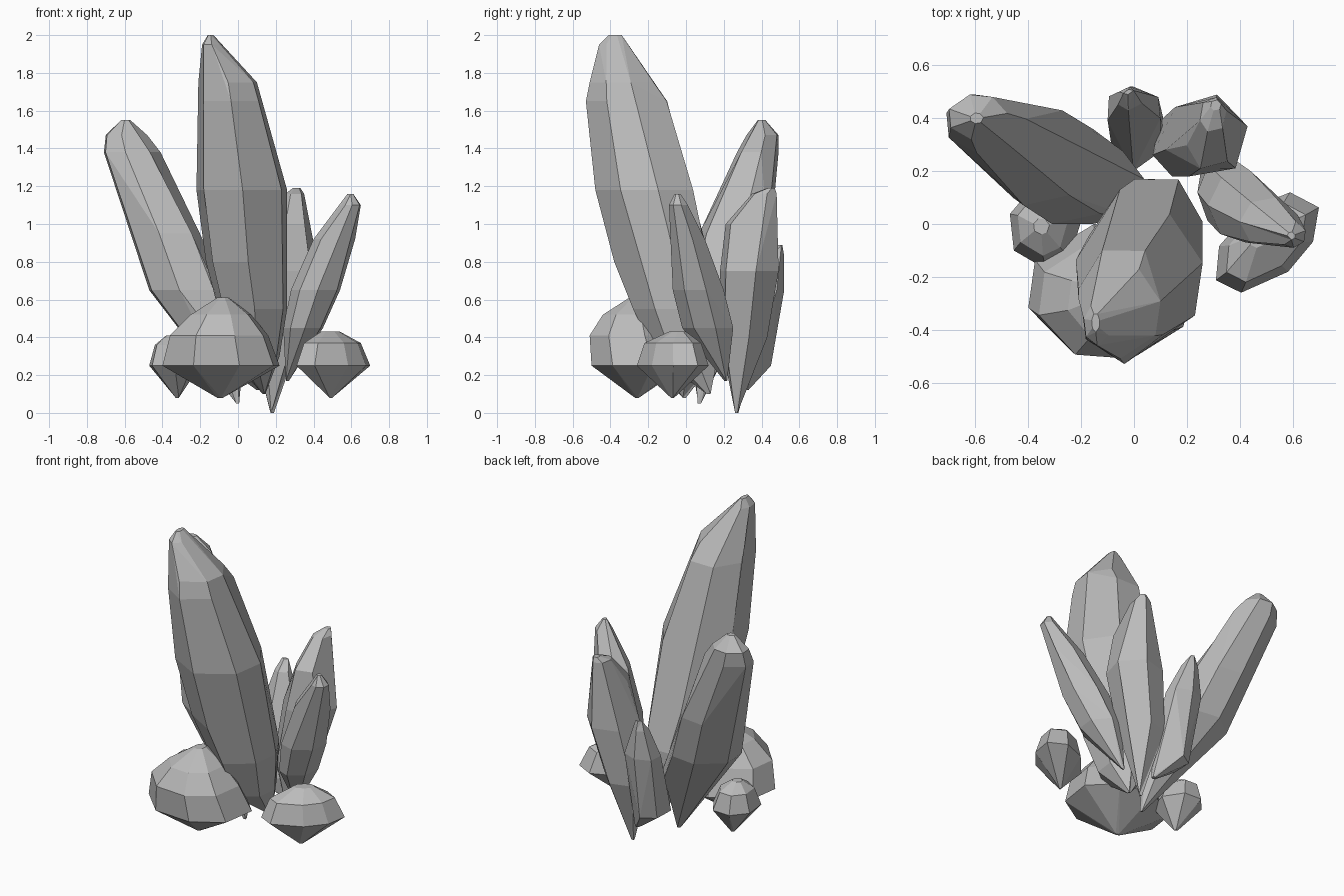
import bpy
import bmesh
import math
import random

random.seed(4)

default_cube = bpy.data.objects.get("Cube")
if default_cube:
    bpy.data.objects.remove(default_cube, do_unlink=True)


def make_material(name, colour):
    material = bpy.data.materials.new(name)
    material.use_nodes = True
    material.diffuse_color = colour
    shader = material.node_tree.nodes["Principled BSDF"]
    shader.inputs["Base Color"].default_value = colour
    shader.inputs["Roughness"].default_value = 0.8
    return material


stone_grey = make_material("stone grey", (0.5, 0.5, 0.5, 1))


def unit_section(sides, turn, skew):
    """Irregular polygon fitted to the square from 0 to 1."""
    points = []
    for i in range(sides):
        angle = math.tau * (i + turn + random.uniform(-0.12, 0.12)) / sides
        points.append((math.cos(angle), math.sin(angle) + skew * math.cos(angle)))
    xs, ys = zip(*points)
    width, depth = max(xs) - min(xs), max(ys) - min(ys)
    return [((x - min(xs)) / width, (y - min(ys)) / depth) for x, y in points]


def faceted_stone(name, stations, sides=7, turn=0.0, skew=0.0):
    """Wrap a flat-faceted hull round level sections (z, x0, x1, y0, y1)."""
    section = unit_section(sides, turn, skew)
    bm = bmesh.new()
    for z, x0, x1, y0, y1 in stations:
        for u, v in section:
            bm.verts.new((x0 + u * (x1 - x0), y0 + v * (y1 - y0), z))
    hull = bmesh.ops.convex_hull(bm, input=bm.verts)
    leftovers = set(hull["geom_interior"] + hull["geom_unused"])
    loose = [g for g in leftovers if isinstance(g, bmesh.types.BMVert)]
    bmesh.ops.delete(bm, geom=loose, context="VERTS")
    bmesh.ops.remove_doubles(bm, verts=bm.verts, dist=0.012)
    # merge nearly level neighbours into broad cut facets
    bmesh.ops.dissolve_limit(bm, angle_limit=math.radians(7),
                             verts=bm.verts, edges=bm.edges)
    bmesh.ops.recalc_face_normals(bm, faces=bm.faces)
    mesh = bpy.data.meshes.new(name)
    bm.to_mesh(mesh)
    bm.free()
    mesh.materials.append(stone_grey)
    stone = bpy.data.objects.new(name, mesh)
    bpy.context.collection.objects.link(stone)
    return stone


# Tall central crystal, leaning forward
faceted_stone("main_crystal", [
    (2.0, -.16, -.13, -.41, -.34),
    (1.95, -.19, -.09, -.46, -.31),
    (1.75, -.21, .1, -.51, -.17),
    (1.65, -.21, .13, -.53, -.1),
    (1.18, -.22, .26, -.48, .04),
    (.8, -.17, .27, -.38, .13),
    (.55, -.09, .26, -.28, .17),
    (.3, -.04, .22, -.16, .17),
    (.1, .13, .15, .11, .13),
], sides=7, turn=0.3)

# Long crystal leaning out to one side and back
faceted_stone("long_side_crystal", [
    (1.55, -.62, -.57, .38, .42),
    (1.47, -.7, -.48, .32, .49),
    (1.38, -.71, -.41, .27, .49),
    (.95, -.57, -.17, .07, .45),
    (.65, -.47, -.05, .0, .38),
    (.45, -.28, .04, .0, .29),
    (.05, -.01, .01, .06, .08),
], sides=7, turn=0.1)

# Slender crystal on the other side
faceted_stone("slender_side_crystal", [
    (1.16, .58, .61, -.06, -.03),
    (1.1, .55, .65, -.09, .01),
    (.92, .4, .62, -.09, .1),
    (.65, .28, .54, -.07, .2),
    (.45, .24, .45, -.02, .25),
    (.17, .25, .27, .2, .22),
], sides=7, turn=0.4)

# Upright crystals at the back
faceted_stone("rear_crystal", [
    (1.19, .29, .33, .43, .47),
    (1.16, .25, .35, .35, .48),
    (1.0, .2, .38, .21, .48),
    (.75, .12, .43, .18, .49),
    (.4, .07, .33, .18, .43),
    (.0, .17, .19, .26, .28),
], sides=6, turn=0.2)

faceted_stone("small_rear_crystal", [
    (.89, -.04, .0, .49, .51),
    (.83, -.06, .03, .43, .52),
    (.65, -.1, .1, .35, .52),
    (.25, -.08, .1, .2, .45),
    (.12, .1, .13, .3, .33),
], sides=6, turn=0.5)

# Squat pointed rocks round the foot
faceted_stone("front_rock", [
    (.61, -.11, -.05, -.3, -.22),
    (.52, -.25, .07, -.44, -.13),
    (.41, -.36, .16, -.51, -.06),
    (.25, -.4, .22, -.5, .0),
    (.08, -.11, -.08, -.27, -.25),
], sides=8, turn=0.3)

faceted_stone("left_rock", [
    (.41, -.38, -.32, -.04, .02),
    (.36, -.44, -.25, -.12, .1),
    (.25, -.47, -.2, -.17, .13),
    (.08, -.33, -.31, -.02, .0),
], sides=7, turn=0.2)

faceted_stone("right_rock", [
    (.43, .44, .54, -.09, .0),
    (.37, .35, .65, -.22, .08),
    (.25, .31, .7, -.26, .12),
    (.08, .48, .5, -.08, -.06),
], sides=8, turn=0.4, skew=0.6)
